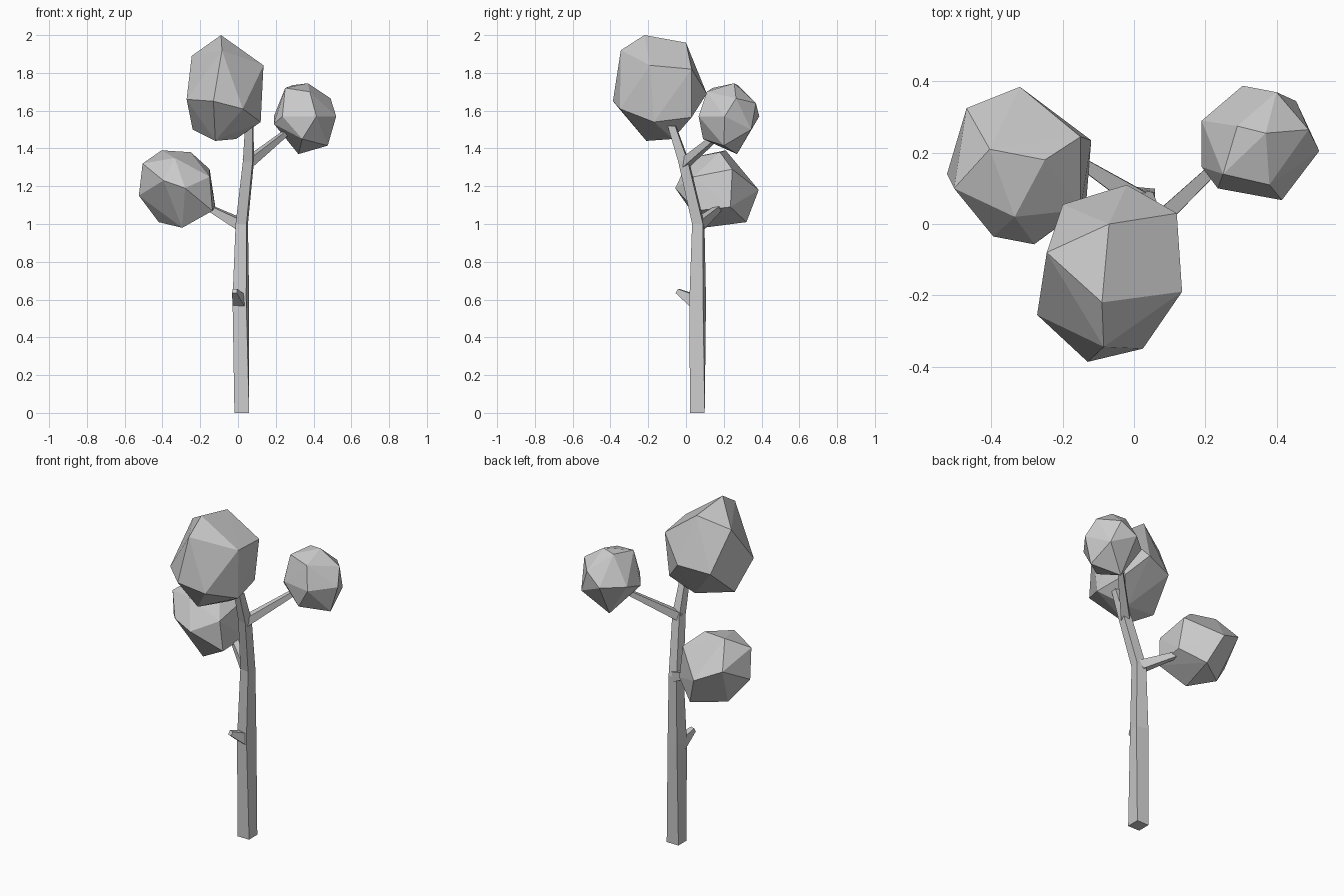
import bpy, bmesh, math
from mathutils import Vector, Matrix

if "Cube" in bpy.data.objects:
    bpy.data.objects.remove(bpy.data.objects["Cube"])


def finish(name, bm):
    bmesh.ops.recalc_face_normals(bm, faces=bm.faces)
    mesh = bpy.data.meshes.new(name)
    bm.to_mesh(mesh)
    bm.free()
    obj = bpy.data.objects.new(name, mesh)
    bpy.context.collection.objects.link(obj)
    return obj


def limb(name, stations, flat=False):
    """Four-sided tapering limb; stations are (centre, half width, twist)."""
    bm = bmesh.new()
    axis = Vector(stations[-1][0]) - Vector(stations[0][0])
    frame = Matrix.Identity(3) if flat else axis.to_track_quat('Z', 'Y').to_matrix()
    rings = []
    for centre, half, twist in stations:
        rot = frame @ Matrix.Rotation(math.radians(twist), 3, 'Z')
        rings.append([bm.verts.new(Vector(centre) + rot @ Vector((sx * half, sy * half, 0)))
                      for sx, sy in ((-1, -1), (1, -1), (1, 1), (-1, 1))])
    for a, b in zip(rings, rings[1:]):
        for i in range(4):
            j = (i + 1) % 4
            bm.faces.new((a[i], a[j], b[j], b[i]))
    bm.faces.new(rings[0][::-1])
    bm.faces.new(rings[-1])
    return finish(name, bm)


def foliage(name, points):
    """Faceted leaf clump: convex hull of a few corner points."""
    bm = bmesh.new()
    for p in points:
        bm.verts.new(p)
    bmesh.ops.convex_hull(bm, input=bm.verts)
    bmesh.ops.delete(bm, geom=[v for v in bm.verts if not v.link_faces], context='VERTS')
    return finish(name, bm)


# Trunk with bends, running up into the top clump
limb("trunk", [((.02, .06, 0), .039, 0), ((.015, .062, .6), .037, -12),
               ((.02, .065, 1.0), .029, -8), ((.055, -.012, 1.33), .026, -8),
               ((.06, -.075, 1.52), .02, -8)], flat=True)

# Side branches and the short broken stub
limb("left_branch", [((.01, .07, 1.0), .028, 0), ((-.16, .18, 1.09), .014, 0)])
limb("right_branch", [((.05, -.01, 1.32), .024, 0), ((.25, .18, 1.48), .014, 0)])
limb("stub", [((.01, .05, .59), .034, 0), ((-.018, -.045, .645), .013, 0)])

# Leaf clumps
foliage("top_foliage", [
    (-.09, -.22, 2.0), (-.07, 0, 1.96), (.135, -.19, 1.84), (-.085, -.345, 1.92),
    (-.245, -.08, 1.89), (.12, .03, 1.82), (-.13, -.387, 1.65), (.025, -.35, 1.61),
    (-.272, -.255, 1.66), (-.2, .055, 1.66), (-.02, .11, 1.69), (.12, -.17, 1.54),
    (.09, .03, 1.565), (-.01, -.07, 1.45), (-.12, -.21, 1.44), (-.24, -.12, 1.5)])
foliage("left_foliage", [
    (-.405, .21, 1.39), (-.25, .18, 1.38), (-.15, .245, 1.29), (-.32, .385, 1.18),
    (-.12, .235, 1.09), (-.47, .325, 1.25), (-.525, .14, 1.15), (-.505, .1, 1.32),
    (-.395, -.035, 1.23), (-.335, .02, 1.35), (-.28, -.057, 1.19), (-.15, .04, 1.25),
    (-.295, .09, .98), (-.42, .2, 1.01), (-.25, .32, 1.01), (-.135, .05, 1.07)])
foliage("right_foliage", [
    (.37, .255, 1.745), (.29, .275, 1.735), (.25, .14, 1.72), (.38, .11, 1.7),
    (.49, .265, 1.665), (.52, .205, 1.57), (.415, .067, 1.57), (.235, .1, 1.57),
    (.19, .16, 1.53), (.19, .29, 1.57), (.305, .388, 1.57), (.4, .37, 1.64),
    (.455, .345, 1.5), (.475, .2, 1.415), (.32, .27, 1.37), (.34, .09, 1.45)])
